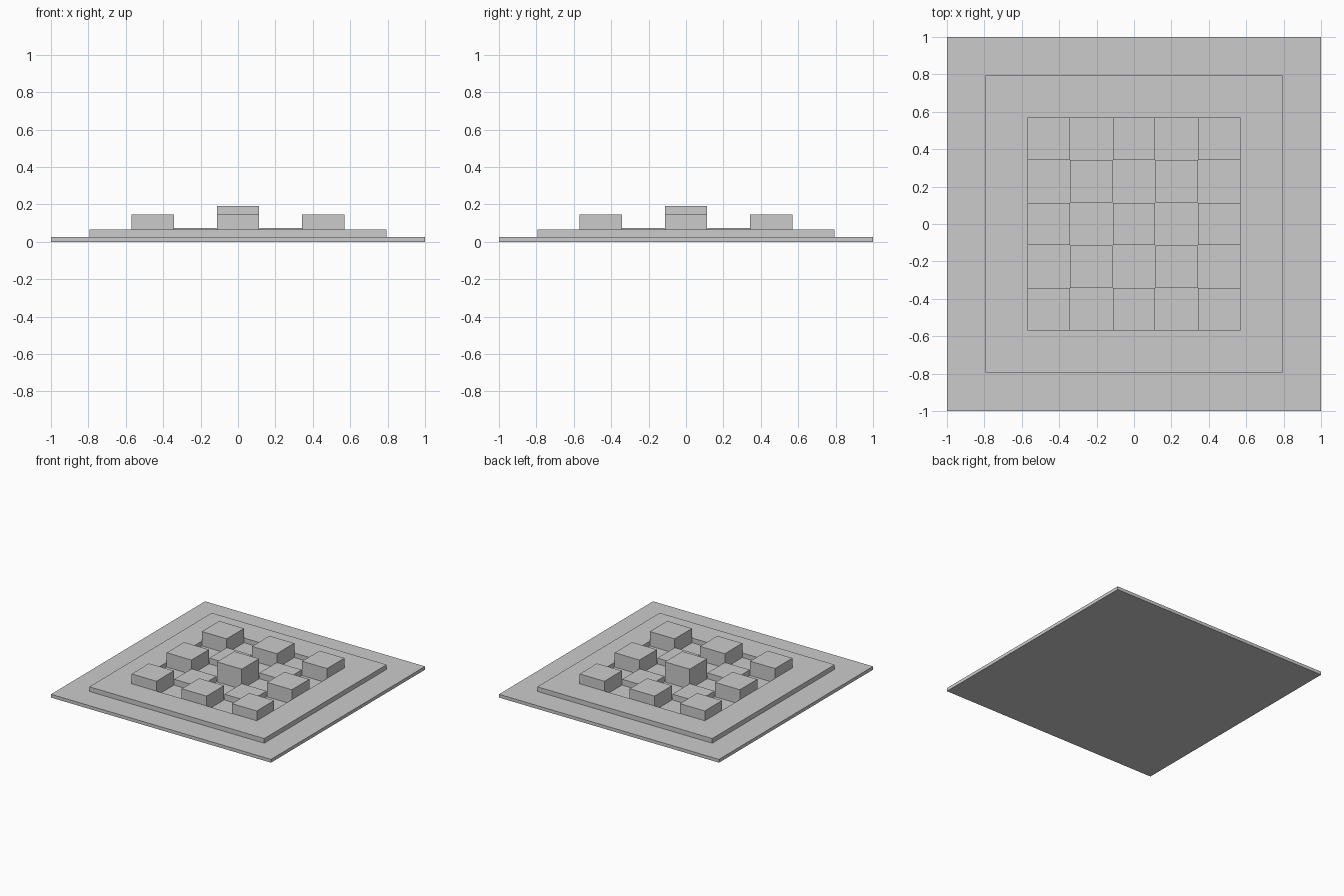
import bpy, bmesh

if "Cube" in bpy.data.objects:
    bpy.data.objects.remove(bpy.data.objects["Cube"])

PITCH = 0.228      # spacing of the 5 x 5 cells
TILE = 0.226       # side of one block
BASE, FRAME = 0.027, 0.065


def box(name, cx, cy, size, z0, z1):
    bm = bmesh.new()
    bmesh.ops.create_cube(bm, size=1)
    bmesh.ops.scale(bm, vec=(size, size, z1 - z0), verts=bm.verts)
    bmesh.ops.translate(bm, vec=(cx, cy, (z0 + z1) / 2), verts=bm.verts)
    me = bpy.data.meshes.new(name)
    bm.to_mesh(me)
    bm.free()
    ob = bpy.data.objects.new(name, me)
    bpy.context.collection.objects.link(ob)
    return ob


def ring(name, outer, inner, z0, z1):
    bm = bmesh.new()
    signs = [(-1, -1), (1, -1), (1, 1), (-1, 1)]
    loops = [[bm.verts.new((r * x, r * y, z)) for x, y in signs]
             for r, z in [(outer, z0), (outer, z1), (inner, z1), (inner, z0)]]
    for k in range(4):
        a, b = loops[k], loops[(k + 1) % 4]
        for i in range(4):
            j = (i + 1) % 4
            bm.faces.new((a[i], a[j], b[j], b[i]))
    bmesh.ops.recalc_face_normals(bm, faces=bm.faces)
    me = bpy.data.meshes.new(name)
    bm.to_mesh(me)
    bm.free()
    ob = bpy.data.objects.new(name, me)
    bpy.context.collection.objects.link(ob)
    return ob


# Wide base plate and raised frame around the block field
box("base_plate", 0, 0, 2, 0, BASE)
ring("raised_frame", 0.795, 0.57, BASE, FRAME)

# Checkered blocks: tall on even cells, low on odd cells, tallest in the middle
for i in range(-2, 3):
    for j in range(-2, 3):
        if (i + j) % 2:
            continue
        if i == j == 0:
            name, top = "centre_block", 0.192
        elif i % 2 == 0:
            name, top = "tall_block", 0.145
        else:
            name, top = "low_block", 0.075
        box(name, i * PITCH, j * PITCH, TILE, BASE, top)
